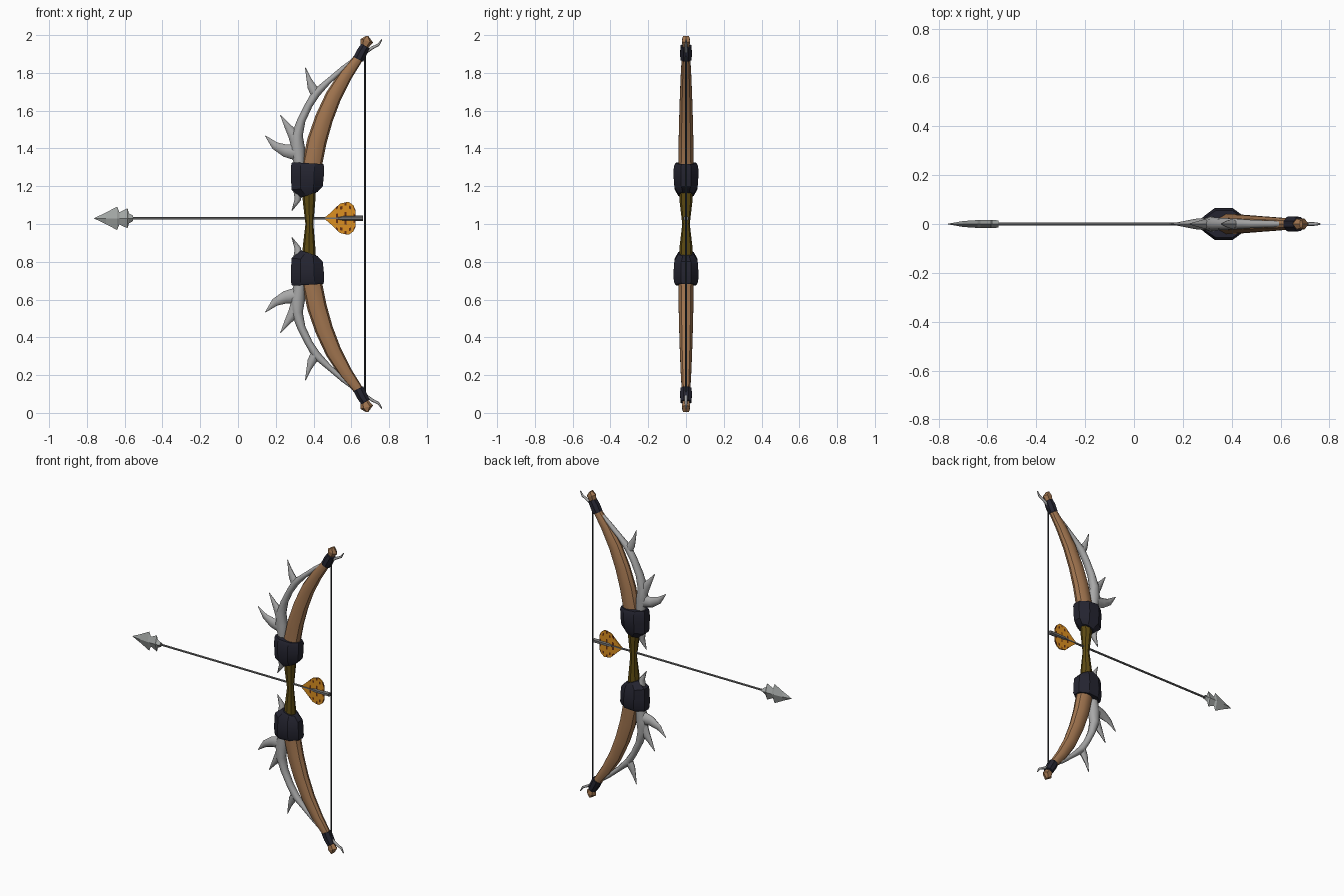
import bpy, bmesh, math
from mathutils import Vector


def material(name, rgb):
    m = bpy.data.materials.new(name)
    m.diffuse_color = (*rgb, 1)
    return m


WOOD = material("tan wood", (0.36, 0.18, 0.08))
BONE = material("antler grey", (0.39, 0.39, 0.39))
WRAP = material("dark leather", (0.018, 0.018, 0.03))
GRIP = material("olive grip", (0.11, 0.07, 0.006))
CORD = material("string black", (0.03, 0.035, 0.04))
STEEL = material("arrow steel", (0.36, 0.38, 0.37))
SHAFT = material("shaft grey", (0.17, 0.17, 0.17))
ORANGE = material("feather orange", (0.72, 0.28, 0.015))
STRIPE = material("feather stripe", (0.13, 0.03, 0.006))

CENTRE = 1.0    # mirror height of the bow
ARROW = 1.03    # arrow height


def loft(bm, pts, n, turn=0.0):
    """Sweep elliptical rings along points (x, z, radius in xz, radius in y)."""
    rings = []
    for i, (x, z, r, ry) in enumerate(pts):
        a, b = pts[max(i - 1, 0)], pts[min(i + 1, len(pts) - 1)]
        t = Vector((b[0] - a[0], 0, b[1] - a[1])).normalized()
        side = Vector((t.z, 0, -t.x))
        c = Vector((x, 0, z - CENTRE))
        rings.append([bm.verts.new(c + side * r * math.cos(w) + Vector((0, ry * math.sin(w), 0)))
                      for w in (turn + 2 * math.pi * k / n for k in range(n))])
    for p, q in zip(rings, rings[1:]):
        for k in range(n):
            bm.faces.new((p[k], p[(k + 1) % n], q[(k + 1) % n], q[k]))
    bm.faces.new(rings[0])
    bm.faces.new(rings[-1])


def finish(name, bm, mats, mirror=False, smooth=35):
    bmesh.ops.recalc_face_normals(bm, faces=bm.faces)
    me = bpy.data.meshes.new(name)
    bm.to_mesh(me)
    bm.free()
    ob = bpy.data.objects.new(name, me)
    bpy.context.collection.objects.link(ob)
    ob.location.z = CENTRE
    for m in mats:
        me.materials.append(m)
    if mirror:
        mod = ob.modifiers.new("mirror", 'MIRROR')
        mod.use_axis = (False, False, True)
        mod.use_mirror_merge = False
    if smooth:
        bpy.ops.object.select_all(action='DESELECT')
        ob.select_set(True)
        bpy.context.view_layer.objects.active = ob
        bpy.ops.object.shade_smooth_by_angle(angle=math.radians(smooth))
    return ob


def part(name, paths, n, mat, mirror=False, smooth=35, turn=0.0):
    bm = bmesh.new()
    for p in paths:
        loft(bm, p, n, turn)
    return finish(name, bm, [mat], mirror, smooth)


# Curved wooden limbs
part("limb", [[(0.385, 1.20, .055, .043), (0.393, 1.32, .053, .043), (0.418, 1.44, .052, .041),
               (0.456, 1.56, .048, .038), (0.507, 1.68, .043, .034), (0.572, 1.79, .035, .029),
               (0.635, 1.875, .026, .024), (0.67, 1.94, .02, .02)]], 10, WOOD, True)

# Flared wooden limb ends
part("limb_tip", [[(0.665, 1.93, .018, .018), (0.682, 1.97, .034, .025), (0.684, 1.996, .006, .018)]],
     6, WOOD, True, 0)

# Leather wraps at the limb ends and around the limb roots
part("tip_wrap", [[(0.637, 1.872, .031, .032), (0.655, 1.908, .031, .034), (0.675, 1.942, .027, .03)]],
     8, WRAP, True, 30, math.pi / 8)
part("root_wrap", [[(0.378, 1.155, .05, .045), (0.366, 1.19, .09, .066), (0.367, 1.25, .094, .071),
                    (0.368, 1.305, .095, .07), (0.369, 1.322, .09, .06)]],
     8, WRAP, True, 30, math.pi / 8)

# Waisted grip
part("grip", [[(0.376, 0.83, .036, .036), (0.376, 0.88, .033, .034), (0.378, 1.0, .021, .02),
               (0.376, 1.12, .033, .034), (0.376, 1.17, .036, .036)]], 8, GRIP, False, 30)

# Antler: main beam with three tines, mirrored below
beam = [(0.285, 1.07, .002, .002), (0.317, 1.13, .017, .02), (0.315, 1.20, .026, .028),
        (0.325, 1.32, .03, .03), (0.315, 1.40, .04, .032), (0.313, 1.47, .03, .03),
        (0.336, 1.55, .022, .026), (0.375, 1.63, .02, .024), (0.415, 1.695, .023, .022),
        (0.48, 1.757, .015, .017), (0.56, 1.826, .014, .014), (0.64, 1.886, .011, .011),
        (0.71, 1.932, .008, .008), (0.745, 1.95, .007, .007), (0.761, 1.977, .003, .003)]
tines = [
    [(0.145, 1.467, .002, .002), (0.195, 1.415, .021, .01), (0.25, 1.388, .033, .021), (0.315, 1.38, .045, .028)],
    [(0.225, 1.577, .002, .002), (0.262, 1.518, .017, .012), (0.293, 1.475, .03, .021), (0.312, 1.43, .035, .026)],
    [(0.357, 1.827, .002, .002), (0.374, 1.77, .012, .01), (0.39, 1.728, .023, .017), (0.413, 1.688, .028, .02)],
]
part("antler", [beam] + tines, 8, BONE, True, 50)

# Bow string
part("string", [[(0.673, 0.09, .005, .005), (0.673, 1.91, .005, .005)]], 6, CORD)

# Arrow: shaft, barbed head with diamond section, nock
part("arrow_shaft", [[(-0.58, ARROW, .007, .007), (0.65, ARROW, .007, .007)]], 6, SHAFT)
head = [(-0.762, .001, .001), (-0.70, .03, .012), (-0.64, .062, .016), (-0.628, .032, .016),
        (-0.585, .053, .016), (-0.577, .026, .016), (-0.555, .014, .015)]
part("arrow_head", [[(x, ARROW, r, ry) for x, r, ry in head]], 4, STEEL, False, 0)
part("arrow_nock", [[(0.53, ARROW, .008, .009), (0.56, ARROW, .014, .015), (0.662, ARROW, .014, .015)]],
     6, SHAFT, False, 0)

# Striped feathers: thin plate above and below the shaft
outline = [(0.46, .005), (0.49, .03), (0.54, .078), (0.585, .088), (0.61, .07), (0.622, .045)]


def height(x):
    for (x0, h0), (x1, h1) in zip(outline, outline[1:]):
        if x <= x1 + 1e-6:
            return h0 + (h1 - h0) * (x - x0) / (x1 - x0)
    return outline[-1][1]


bm = bmesh.new()
COLS, ROWS = 14, 5
for sign in (1, -1):
    grid = []
    for i in range(COLS + 1):
        x = 0.46 + 0.162 * i / COLS
        grid.append([bm.verts.new((x, 0, ARROW - CENTRE + sign * height(x) * j / ROWS))
                     for j in range(ROWS + 1)])
    for i in range(COLS):
        for j in range(ROWS):
            f = bm.faces.new((grid[i][j], grid[i + 1][j], grid[i + 1][j + 1], grid[i][j + 1]))
            # short staggered dashes
            f.material_index = 1 if i > 3 and (i + 2 * (j // 2)) % 4 == 1 and j != 2 else 0
feather = finish("feathers", bm, [ORANGE, STRIPE], False, 0)
mod = feather.modifiers.new("thickness", 'SOLIDIFY')
mod.thickness = 0.008
mod.offset = 0
